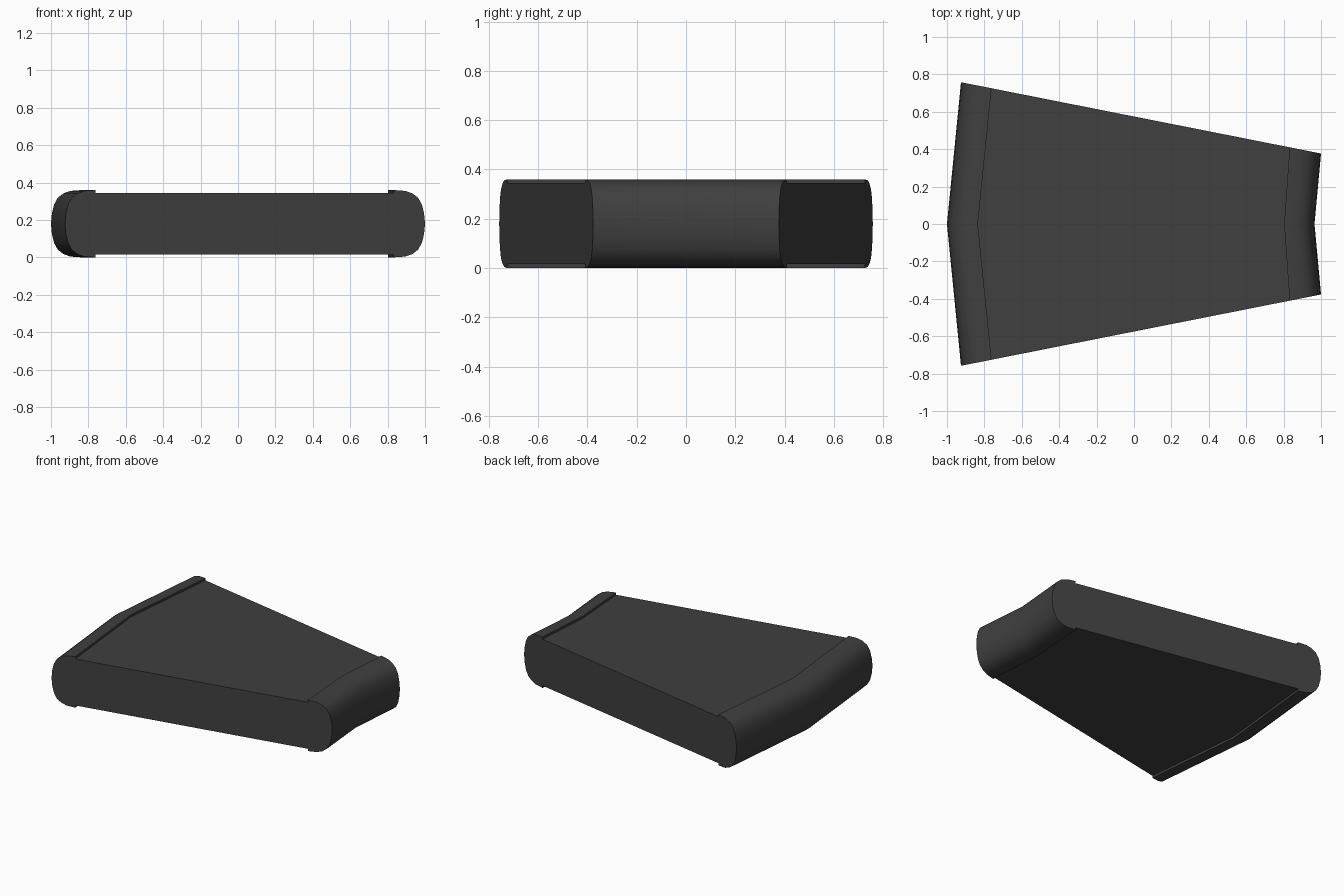
import bpy, bmesh, math

if "Cube" in bpy.data.objects:
    bpy.data.objects.remove(bpy.data.objects["Cube"])

H = 0.36            # full height
MID = H / 2
SIDE = 0.757        # half depth at the wide end


def side_y(x):
    # tapered side wall
    return SIDE - 0.198 * (x + 0.92)


grey = bpy.data.materials.new("dark grey")
grey.diffuse_color = (0.05, 0.05, 0.05, 1)
grey.use_nodes = True
grey.node_tree.nodes["Principled BSDF"].inputs["Base Color"].default_value = grey.diffuse_color


def loft(name, sections):
    # sections: three matching closed loops from front to back
    bm = bmesh.new()
    rings = [[bm.verts.new(p) for p in s] for s in sections]
    n = len(rings[0])
    for a, b in zip(rings, rings[1:]):
        for i in range(n):
            j = (i + 1) % n
            bm.faces.new((a[i], a[j], b[j], b[i]))
    bm.faces.new(rings[0])
    bm.faces.new(rings[-1])
    bmesh.ops.recalc_face_normals(bm, faces=bm.faces)
    me = bpy.data.meshes.new(name)
    bm.to_mesh(me)
    bm.free()
    me.materials.append(grey)
    ob = bpy.data.objects.new(name, me)
    bpy.context.collection.objects.link(ob)
    bpy.ops.object.select_all(action='DESELECT')
    ob.select_set(True)
    bpy.context.view_layer.objects.active = ob
    bpy.ops.object.shade_smooth_by_angle(angle=math.radians(40))


# rounded end profile: (fraction of band width, fraction of half height)
half = [(0, 1), (0.37, 0.975), (0.6, 0.9), (0.78, 0.77),
        (0.9, 0.57), (0.97, 0.3), (1, 0)]
profile = half + [(t, -z) for t, z in half[-2::-1]]


def end_band(name, inner_mid, outer_mid, inner_side, outer_side):
    sections = []
    for s in (-1, 0, 1):
        a, b = (inner_side, outer_side) if s else (inner_mid, outer_mid)
        loop = []
        for t, z in profile:
            x = a + (b - a) * t
            loop.append((x, s * side_y(x), MID + MID * z))
        sections.append(loop)
    loft(name, sections)


# rounded bands at the wide and narrow ends
end_band("wide_end_band", -0.835, -1.0, -0.762, -0.925)
end_band("narrow_end_band", 0.803, 0.965, 0.832, 1.0)

# slightly thinner wedge body between the bands
body = []
for s in (-1, 0, 1):
    x0, x1 = (-0.762, 0.832) if s else (-0.835, 0.803)
    body.append([(x, s * side_y(x), z) for x, z in
                 ((x0, 0.016), (x1, 0.016), (x1, 0.344), (x0, 0.344))])
loft("wedge_body", body)
